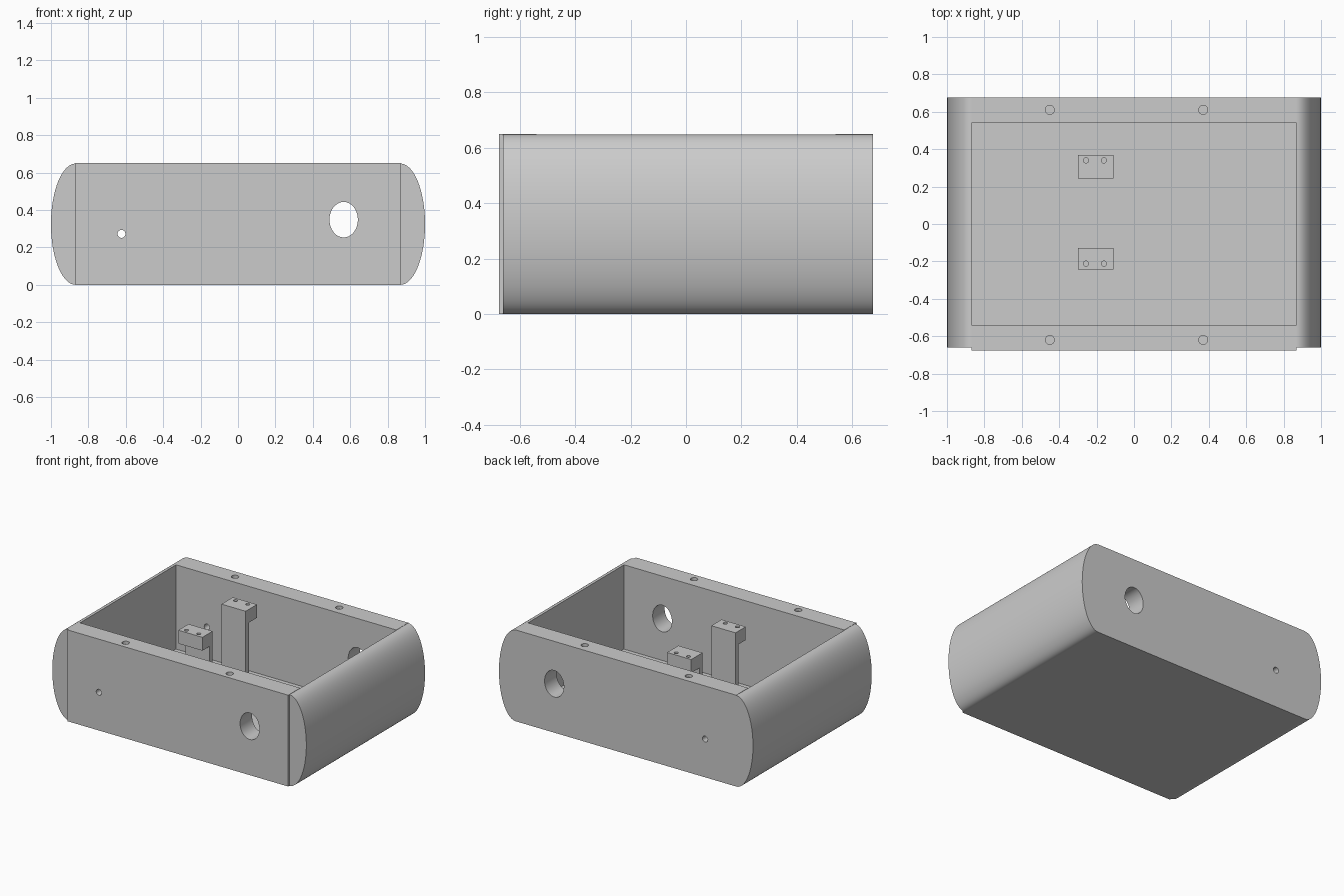
import bpy, bmesh, math
from mathutils import Matrix, Vector

cube = bpy.data.objects.get("Cube")
if cube:
    bpy.data.objects.remove(cube, do_unlink=True)

grey = bpy.data.materials.new("plain_grey")
grey.use_nodes = True
grey.diffuse_color = (0.6, 0.6, 0.6, 1)
grey.node_tree.nodes["Principled BSDF"].inputs["Base Color"].default_value = (0.6, 0.6, 0.6, 1)


def finish(bm, name):
    bmesh.ops.recalc_face_normals(bm, faces=bm.faces)
    mesh = bpy.data.meshes.new(name)
    bm.to_mesh(mesh)
    bm.free()
    mesh.materials.append(grey)
    ob = bpy.data.objects.new(name, mesh)
    bpy.context.collection.objects.link(ob)
    return ob


def prism(name, points, offset):
    """Extrude a closed loop of 3D points by an offset."""
    bm = bmesh.new()
    face = bm.faces.new([bm.verts.new(p) for p in points])
    new = bmesh.ops.extrude_face_region(bm, geom=[face])["geom"]
    verts = [v for v in new if isinstance(v, bmesh.types.BMVert)]
    bmesh.ops.translate(bm, verts=verts, vec=Vector(offset))
    return finish(bm, name)


def rod(centre, rx, ry, depth, along_y=False):
    """Elliptical cutter, upright or lying along y."""
    bm = bmesh.new()
    bmesh.ops.create_cone(bm, cap_ends=True, segments=32, radius1=1, radius2=1, depth=depth)
    turn = Matrix.Rotation(math.pi / 2, 4, "X") if along_y else Matrix()
    scale = Matrix.Diagonal((rx, ry, 1, 1))
    bmesh.ops.transform(bm, matrix=Matrix.Translation(centre) @ turn @ scale, verts=bm.verts)
    return finish(bm, "cutter")


def select(ob):
    bpy.ops.object.select_all(action="DESELECT")
    ob.select_set(True)
    bpy.context.view_layer.objects.active = ob


def cut(ob, cutters):
    for c in cutters:
        c.hide_render = True
        mod = ob.modifiers.new("cut", "BOOLEAN")
        mod.operation = "DIFFERENCE"
        mod.solver = "EXACT"
        mod.object = c
        select(ob)
        bpy.ops.object.modifier_apply(modifier=mod.name)
        bpy.data.objects.remove(c, do_unlink=True)


H, FLOOR, EDGE = 0.65, 0.05, 0.868
FRONT, STEP, BACK = -0.675, -0.66, 0.675
WALL = 0.54

# Tray: floor with front and back walls, as one channel
channel = [(FRONT, 0), (BACK, 0), (BACK, H), (WALL, H),
           (WALL, FLOOR), (-WALL, FLOOR), (-WALL, H), (FRONT, H)]
tray = prism("tray", [(-EDGE, y, z) for y, z in channel], (2 * EDGE, 0, 0))
cut(tray, [rod((0.565, 0, 0.348), 0.076, 0.095, 2, True),
           rod((-0.623, 0, 0.272), 0.021, 0.021, 2, True)])
cut(tray, [rod((x, y, H), 0.024, 0.024, 0.04) for x in (-0.45, 0.37) for y in (-0.62, 0.61)])
parts = [tray]

# Bulging end walls, a hair lower than the tray walls
CAP_H = H - 0.002
for name, side in (("left_end", 1), ("right_end", -1)):
    arc = []
    for i in range(41):
        a = -math.pi / 2 + math.pi * i / 40
        arc.append((side * (EDGE + (1 - EDGE) * math.cos(a)), STEP, CAP_H / 2 * (1 + math.sin(a))))
    parts.append(prism(name, arc, (0, BACK - STEP, 0)))

# Two hooked posts facing opposite walls
TOP, NECK = 0.635, 0.54
for name, inner, outer, hole in (("back_post", 0.243, 0.37, 0.34), ("front_post", -0.128, -0.243, -0.212)):
    stem = inner + math.copysign(0.035, outer)
    side = [(inner, FLOOR - 0.01), (stem, FLOOR - 0.01), (stem, NECK),
            (outer, NECK), (outer, TOP), (inner, TOP)]
    post = prism(name, [(-0.30, y, z) for y, z in side], (0.19, 0, 0))
    cut(post, [rod((x, hole, TOP), 0.014, 0.014, 0.06) for x in (-0.257, -0.161)])
    parts.append(post)

for ob in parts:
    select(ob)
    bpy.ops.object.shade_smooth_by_angle(angle=math.radians(30))
